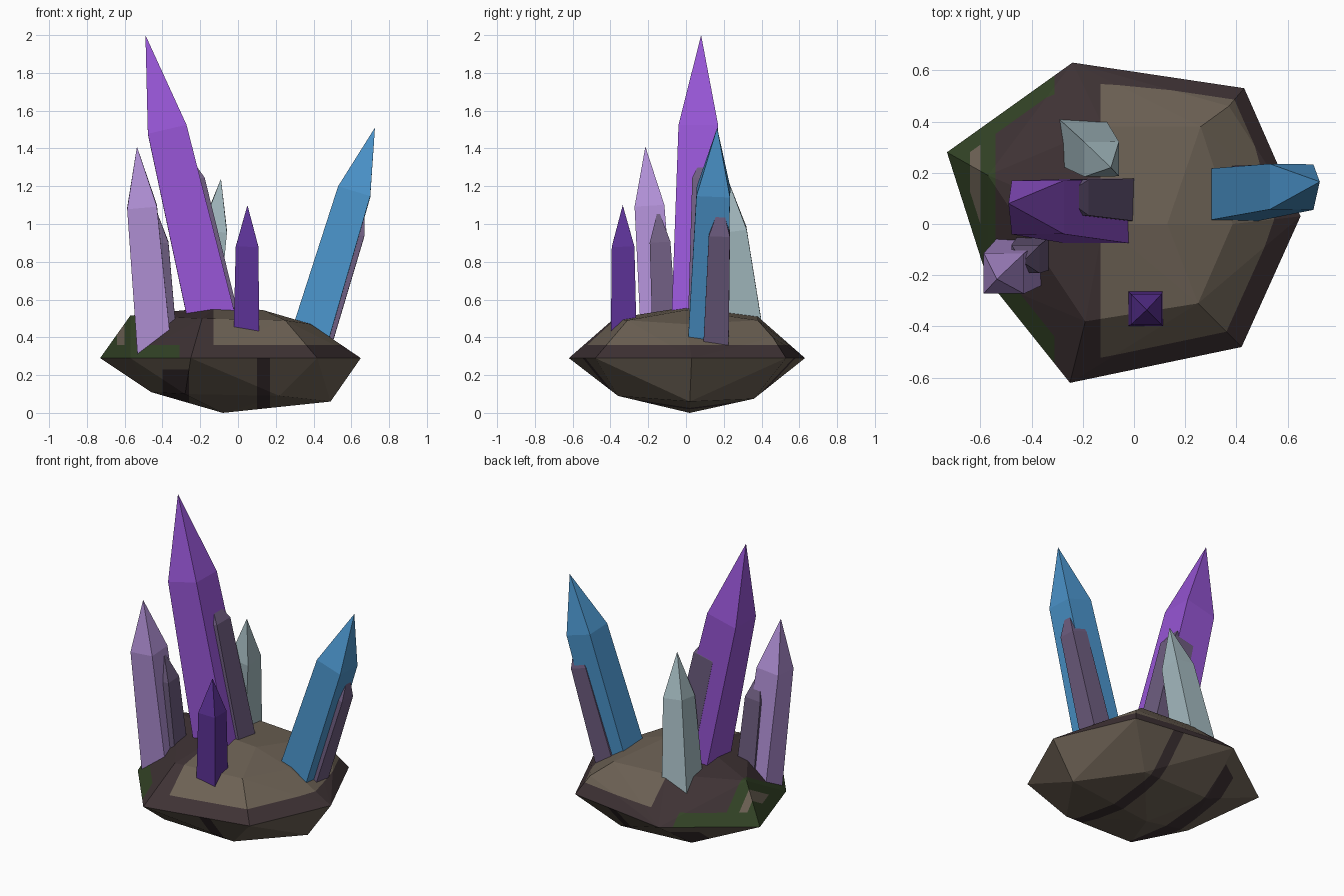
import bpy
import bmesh
from mathutils import Vector

cube = bpy.data.objects.get("Cube")
if cube:
    bpy.data.objects.remove(cube, do_unlink=True)


def material(name, r, g, b):
    """Flat material from 0-255 display values, stored as linear."""
    col = [((c / 255 + 0.055) / 1.055) ** 2.4 for c in (r, g, b)] + [1]
    m = bpy.data.materials.new(name)
    m.use_nodes = True
    m.diffuse_color = col
    m.node_tree.nodes["Principled BSDF"].inputs["Base Color"].default_value = col
    return m


brown = material("stone brown", 108, 97, 84)
maroon = material("dark stone", 62, 50, 52)
moss = material("moss green", 50, 66, 37)
violet = material("violet", 150, 85, 212)
indigo = material("deep indigo", 92, 50, 150)
lilac = material("lilac", 178, 145, 215)
blue = material("crystal blue", 75, 148, 203)
ice = material("ice grey", 165, 187, 193)
mauve = material("mauve", 110, 93, 128)


def finish(name, bm, mats):
    bmesh.ops.recalc_face_normals(bm, faces=bm.faces)
    mesh = bpy.data.meshes.new(name)
    bm.to_mesh(mesh)
    bm.free()
    for m in mats:
        mesh.materials.append(m)
    obj = bpy.data.objects.new(name, mesh)
    bpy.context.collection.objects.link(obj)
    return obj


def stone_colour(c):
    """Slot: 0 brown, 1 dark, 2 moss."""
    if c.z > 0.29:
        if -0.64 < c.x < -0.6 and c.z > 0.36:
            return 0
        if c.x < -0.54 or (c.x < -0.31 and c.z < 0.36):
            return 2
        return 0 if c.x > -0.13 and c.z > 0.36 else 1
    vein = 0.1 < c.x < 0.17 or (-0.4 < c.x < -0.26 and c.z < 0.23)
    return 1 if vein else 0


def rock():
    rim = [(-0.73, 0.28), (-0.24, 0.63), (0.43, 0.53), (0.65, 0.03),
           (0.42, -0.48), (-0.25, -0.62), (-0.57, -0.22)]
    top = [(-0.19, -0.38, 0.5), (0.25, -0.31, 0.49), (0.385, 0, 0.47),
           (0.26, 0.38, 0.49), (-0.12, 0.38, 0.51), (-0.57, 0.19, 0.515),
           (0.37, 0.46, 0.4), (-0.12, 0, 0.56), (0.13, 0, 0.545)]
    bottom = [(0.49, 0.02, 0.06), (0.22, -0.36, 0.09), (0.22, 0.36, 0.075),
              (-0.08, 0.02, 0), (-0.46, -0.05, 0.11), (-0.28, 0.34, 0.09),
              (-0.28, -0.36, 0.1)]
    bm = bmesh.new()
    for p in [(x, y, 0.29) for x, y in rim] + top + bottom:
        bm.verts.new(p)
    hull = bmesh.ops.convex_hull(bm, input=bm.verts)
    inner = [v for v in hull["geom_interior"] if isinstance(v, bmesh.types.BMVert)]
    bmesh.ops.delete(bm, geom=inner, context="VERTS")
    # Cut along the borders of the moss, worn top and dark veins
    cuts = [("x", v) for v in (-0.64, -0.6, -0.54, -0.4, -0.31, -0.26, -0.13, 0.1, 0.17)]
    cuts += [("z", 0.23), ("z", 0.36)]
    for axis, v in cuts:
        n = Vector((axis == "x", 0, axis == "z"))
        bmesh.ops.bisect_plane(bm, geom=bm.verts[:] + bm.edges[:] + bm.faces[:],
                               plane_co=n * v, plane_no=n, dist=1e-5)
    for f in bm.faces:
        f.material_index = stone_colour(f.calc_center_median())
    finish("rock_base", bm, [brown, maroon, moss])


def crystal(name, mat, base, shoulder, tip, r0, r1):
    """Four-sided tapering prism with a pyramid point, rooted in the rock."""
    base, shoulder, tip = Vector(base), Vector(shoulder), Vector(tip)
    d = (shoulder - base).normalized()
    side = Vector((1, 0, 0))
    side = (side - d * side.dot(d)).normalized()
    back = d.cross(side)
    bm = bmesh.new()

    def ring(c, r):
        return [bm.verts.new(c + side * (r * a) + back * (r * b))
                for a, b in ((-1, -1), (1, -1), (1, 1), (-1, 1))]

    low, high = ring(base - d * 0.1, r0), ring(shoulder, r1)
    point = bm.verts.new(tip)
    bm.faces.new(low[::-1])
    for i in range(4):
        j = (i + 1) % 4
        bm.faces.new((low[i], low[j], high[j], high[i]))
        bm.faces.new((high[i], high[j], point))
    finish(name, bm, [mat])


rock()

# Main crystals
crystal("tall_violet_crystal", violet, (-0.14, 0.05, 0.5), (-0.375, 0.065, 1.5),
        (-0.49, 0.08, 2), 0.128, 0.105)
crystal("blue_crystal", blue, (0.395, 0.115, 0.45), (0.615, 0.145, 1.17),
        (0.725, 0.165, 1.51), 0.102, 0.089)
crystal("lilac_crystal", lilac, (-0.45, -0.15, 0.42), (-0.508, -0.193, 1.09),
        (-0.535, -0.215, 1.41), 0.091, 0.079)
crystal("ice_crystal", ice, (-0.19, 0.31, 0.5), (-0.126, 0.253, 0.97),
        (-0.09, 0.22, 1.24), 0.09, 0.068)
crystal("small_indigo_crystal", indigo, (0.045, -0.33, 0.45), (0.048, -0.333, 0.88),
        (0.05, -0.335, 1.1), 0.069, 0.06)

# Thin companion crystals
crystal("violet_companion", mauve, (-0.09, 0.095, 0.55), (-0.245, 0.103, 1.23),
        (-0.28, 0.107, 1.39), 0.084, 0.07)
crystal("lilac_companion", mauve, (-0.393, -0.115, 0.45), (-0.423, -0.137, 0.9),
        (-0.435, -0.148, 1.08), 0.066, 0.055)
crystal("blue_companion", mauve, (0.44, 0.16, 0.4), (0.615, 0.177, 0.95),
        (0.67, 0.187, 1.12), 0.068, 0.056)
